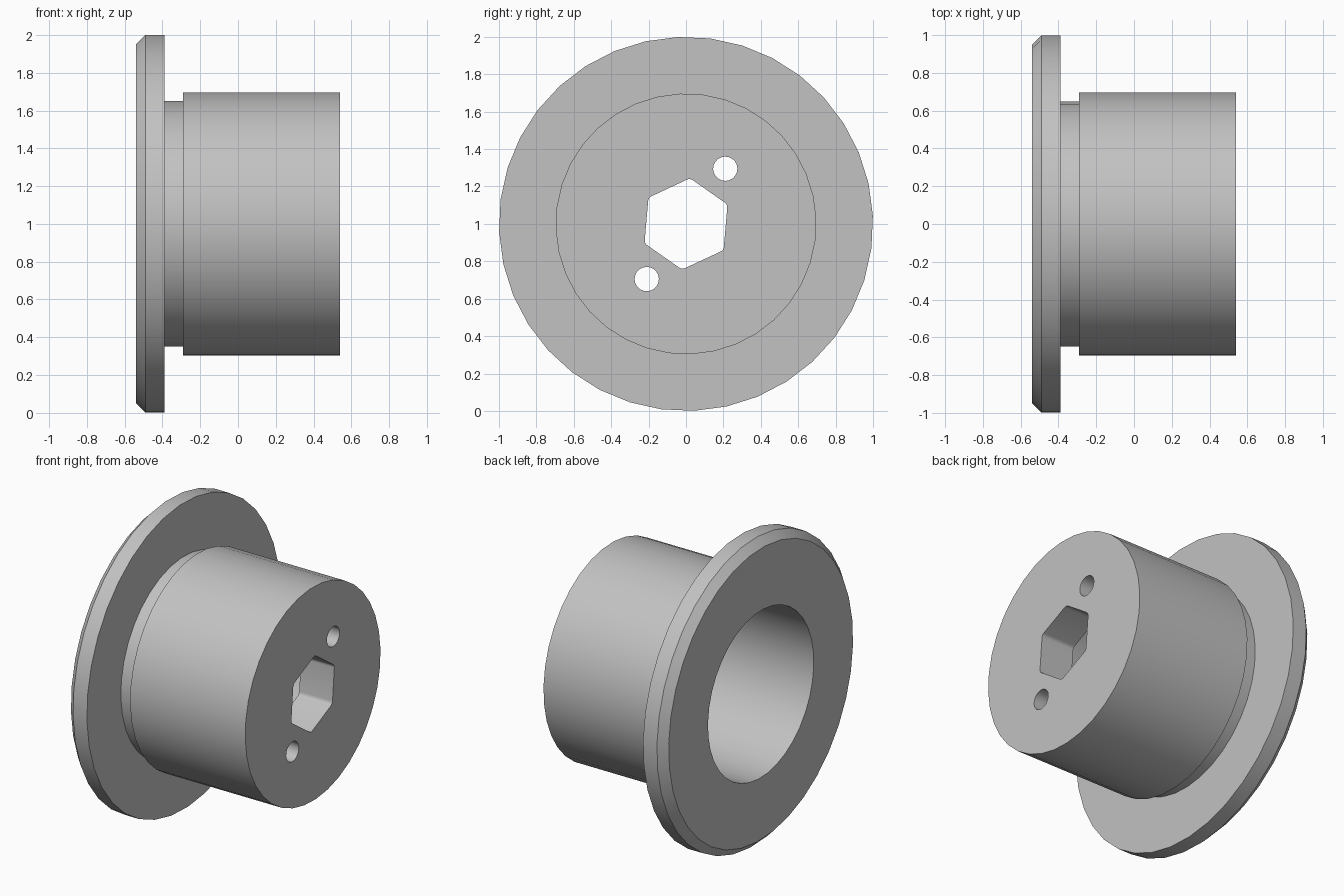
import bpy, bmesh, math
from mathutils import Vector

if "Cube" in bpy.data.objects:
    bpy.data.objects.remove(bpy.data.objects["Cube"], do_unlink=True)

SEGMENTS = 36
grey = bpy.data.materials.new("light_grey")
grey.use_nodes = True
colour = (0.54, 0.54, 0.54, 1)
grey.diffuse_color = colour
grey.node_tree.nodes["Principled BSDF"].inputs["Base Color"].default_value = colour


def circle(radius, cy=0, cz=0, n=SEGMENTS, phase=2.5):
    """Points in the y-z plane, around the axle."""
    angles = [math.radians(phase) + math.tau * i / n for i in range(n)]
    return [(cy + radius * math.cos(a), cz + radius * math.sin(a)) for a in angles]


def rounded_hexagon(radius, fillet, turn, steps=4):
    points = []
    inner = radius - fillet / math.cos(math.pi / 6)
    for k in range(6):
        mid = math.radians(turn + 60 * k)
        for s in range(steps + 1):
            a = mid + math.radians(60 * s / steps - 30)
            points.append((inner * math.cos(mid) + fillet * math.cos(a),
                           inner * math.sin(mid) + fillet * math.sin(a)))
    return points


def loft(name, sections):
    """Capped solid through (x, outline) sections along the axle."""
    bm = bmesh.new()
    rings = [[bm.verts.new((x, y, z + 1)) for y, z in outline] for x, outline in sections]
    for a, b in zip(rings, rings[1:]):
        for i in range(len(a)):
            j = (i + 1) % len(a)
            bm.faces.new((a[i], a[j], b[j], b[i]))
    bm.faces.new(rings[0])
    bm.faces.new(rings[-1])
    bmesh.ops.recalc_face_normals(bm, faces=bm.faces)
    mesh = bpy.data.meshes.new(name)
    bm.to_mesh(mesh)
    bm.free()
    mesh.materials.append(grey)
    obj = bpy.data.objects.new(name, mesh)
    bpy.context.collection.objects.link(obj)
    return obj


# Flange, groove and barrel as one turned solid
profile = [(-0.54, 0.95), (-0.49, 1), (-0.39, 1), (-0.39, 0.65),
           (-0.29, 0.65), (-0.29, 0.697), (0.54, 0.697)]
body = loft("flanged_hub", [(x, circle(r)) for x, r in profile])

# Blind bore from the flange side, hexagonal drive socket and two pin holes
cutters = [loft("bore_cutter", [(x, circle(0.545)) for x in (-0.7, 0.3)]),
           loft("hex_cutter", [(x, rounded_hexagon(0.245, 0.03, 25)) for x in (0.2, 0.7)])]
for side in (-1, 1):
    outline = circle(0.065, side * 0.21, side * 0.295, 20)
    cutters.append(loft("pin_hole_cutter", [(x, outline) for x in (0.2, 0.7)]))

bpy.context.view_layer.objects.active = body
for cutter in cutters:
    cutter.hide_render = True
    cut = body.modifiers.new("cut", "BOOLEAN")
    cut.operation = "DIFFERENCE"
    cut.solver = "EXACT"
    cut.object = cutter
    bpy.ops.object.modifier_apply(modifier=cut.name)
    bpy.data.objects.remove(cutter, do_unlink=True)

# Smooth round walls, sharp rims
bpy.ops.object.select_all(action="DESELECT")
body.select_set(True)
bpy.ops.object.shade_smooth_by_angle(angle=math.radians(30))
